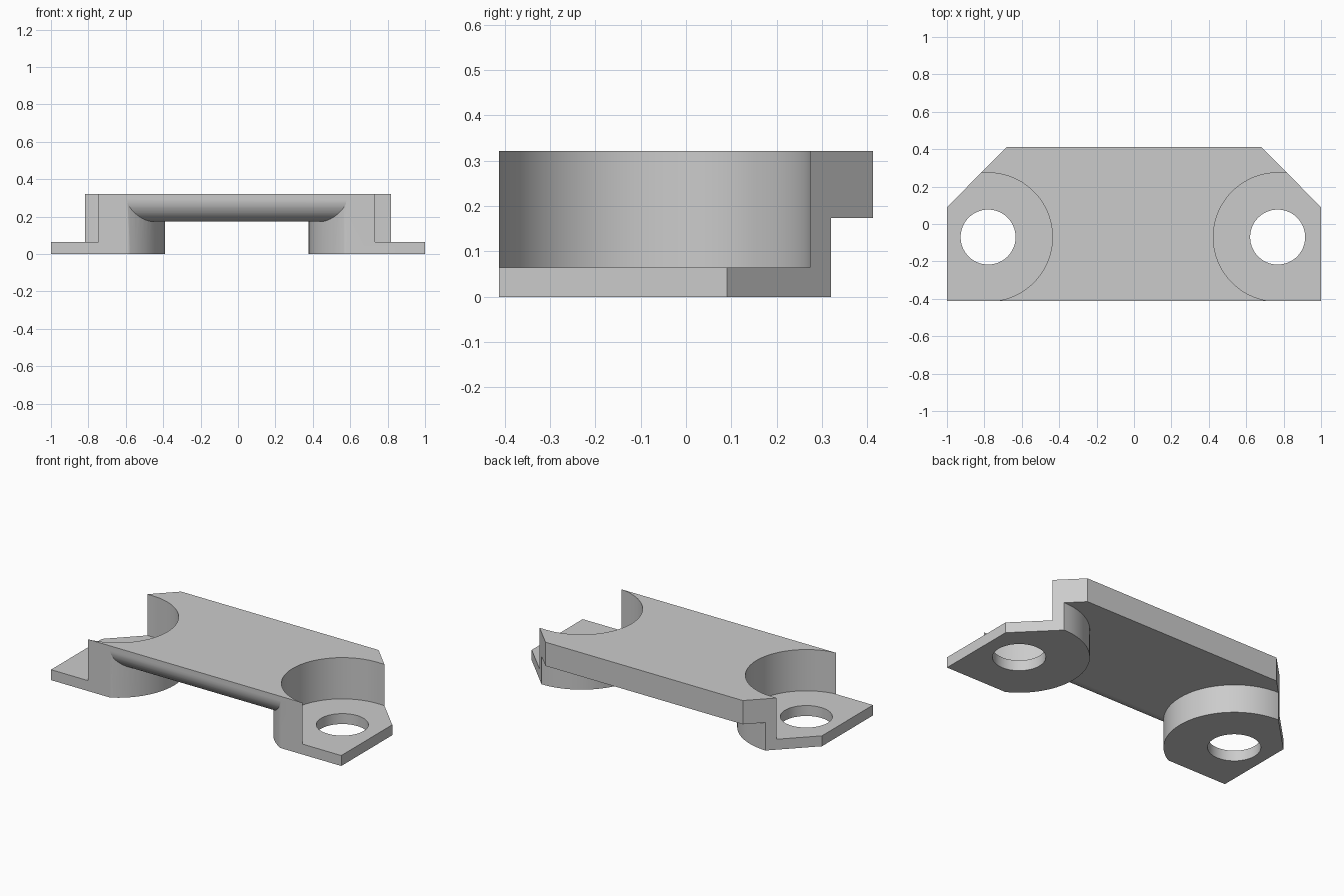
import bpy, bmesh, math
from mathutils import Matrix, Vector

cube = bpy.data.objects.get("Cube")
if cube:
    bpy.data.objects.remove(cube, do_unlink=True)

FRONT, BACK = -0.412, 0.412
TOP, UNDERSIDE, EAR = 0.322, 0.174, 0.065
HOLE_Y = -0.07
HOLE_X = (-0.78, 0.768)          # right and left screw holes
FOOT_R, POCKET_R, HOLE_R, ROUND_R = 0.39, 0.344, 0.147, 0.12

grey = bpy.data.materials.new("light_grey")
grey.use_nodes = True
grey.diffuse_color = (0.6, 0.6, 0.6, 1)
grey.node_tree.nodes["Principled BSDF"].inputs["Base Color"].default_value = (0.6, 0.6, 0.6, 1)


def prism(name, outline, low, high, along_x=False):
    """Extrude a 2D outline along z, or a y-z outline along x."""
    bm = bmesh.new()
    if along_x:
        points = [Vector((low, a, b)) for a, b in outline]
        step = Vector((high - low, 0, 0))
    else:
        points = [Vector((a, b, low)) for a, b in outline]
        step = Vector((0, 0, high - low))
    base = bm.faces.new([bm.verts.new(p) for p in points])
    grown = bmesh.ops.extrude_face_region(bm, geom=[base])
    bmesh.ops.translate(bm, vec=step, verts=[v for v in grown["geom"] if isinstance(v, bmesh.types.BMVert)])
    bmesh.ops.recalc_face_normals(bm, faces=bm.faces[:])
    mesh = bpy.data.meshes.new(name)
    bm.to_mesh(mesh)
    bm.free()
    mesh.materials.append(grey)
    obj = bpy.data.objects.new(name, mesh)
    bpy.context.collection.objects.link(obj)
    return obj


def arc(cx, cy, r, start, end, steps):
    angles = [math.radians(start + (end - start) * i / steps) for i in range(steps + 1)]
    return [(cx + r * math.cos(a), cy + r * math.sin(a)) for a in angles]


def open_slot(cx, r):
    """Half circle facing the middle, running straight outwards past the end."""
    side = math.copysign(1, cx)
    curve = [(cx + side * (x - cx), y) for x, y in arc(cx, HOLE_Y, r, 90, 270, 40)]
    far = side * 1.3
    return curve + [(far, HOLE_Y - r), (far, HOLE_Y + r)]


def subtract(target, cutter):
    cutter.hide_render = True
    mod = target.modifiers.new("cut", "BOOLEAN")
    mod.operation = "DIFFERENCE"
    mod.solver = "EXACT"
    mod.object = cutter
    bpy.context.view_layer.objects.active = target
    bpy.ops.object.modifier_apply(modifier=mod.name)
    bpy.data.objects.remove(cutter, do_unlink=True)


# Full-height block with clipped back corners
body = prism("bridge_bracket", [(-1, FRONT), (1, FRONT), (1, 0.09), (0.68, BACK),
                                (-0.68, BACK), (-1, 0.09)], 0, TOP)

# Space under the bridge, with a rounded lower front edge, leaving two feet
profile = [(-0.6, -0.1), (0.6, -0.1), (0.6, UNDERSIDE)]
profile += arc(FRONT + ROUND_R, UNDERSIDE + ROUND_R, ROUND_R, 270, 180, 16)
profile += [(-0.6, UNDERSIDE + ROUND_R)]
underside = prism("underside_cutter", profile, -1.2, 1.2, along_x=True)
for x in HOLE_X:
    subtract(underside, prism("foot_shape", open_slot(x, FOOT_R), -0.3, 0.5))
subtract(body, underside)

# Round pockets above the ears, and the screw holes
for x in HOLE_X:
    subtract(body, prism("pocket_cutter", open_slot(x, POCKET_R), EAR, 0.5))
    subtract(body, prism("hole_cutter", arc(x, HOLE_Y, HOLE_R, 0, 354, 59), -0.2, 0.2))

# Smooth curves, crisp edges
bpy.ops.object.select_all(action="DESELECT")
body.select_set(True)
bpy.context.view_layer.objects.active = body
bpy.ops.object.shade_smooth_by_angle(angle=math.radians(30))
weighted = body.modifiers.new("flat_face_normals", "WEIGHTED_NORMAL")
weighted.keep_sharp = True
